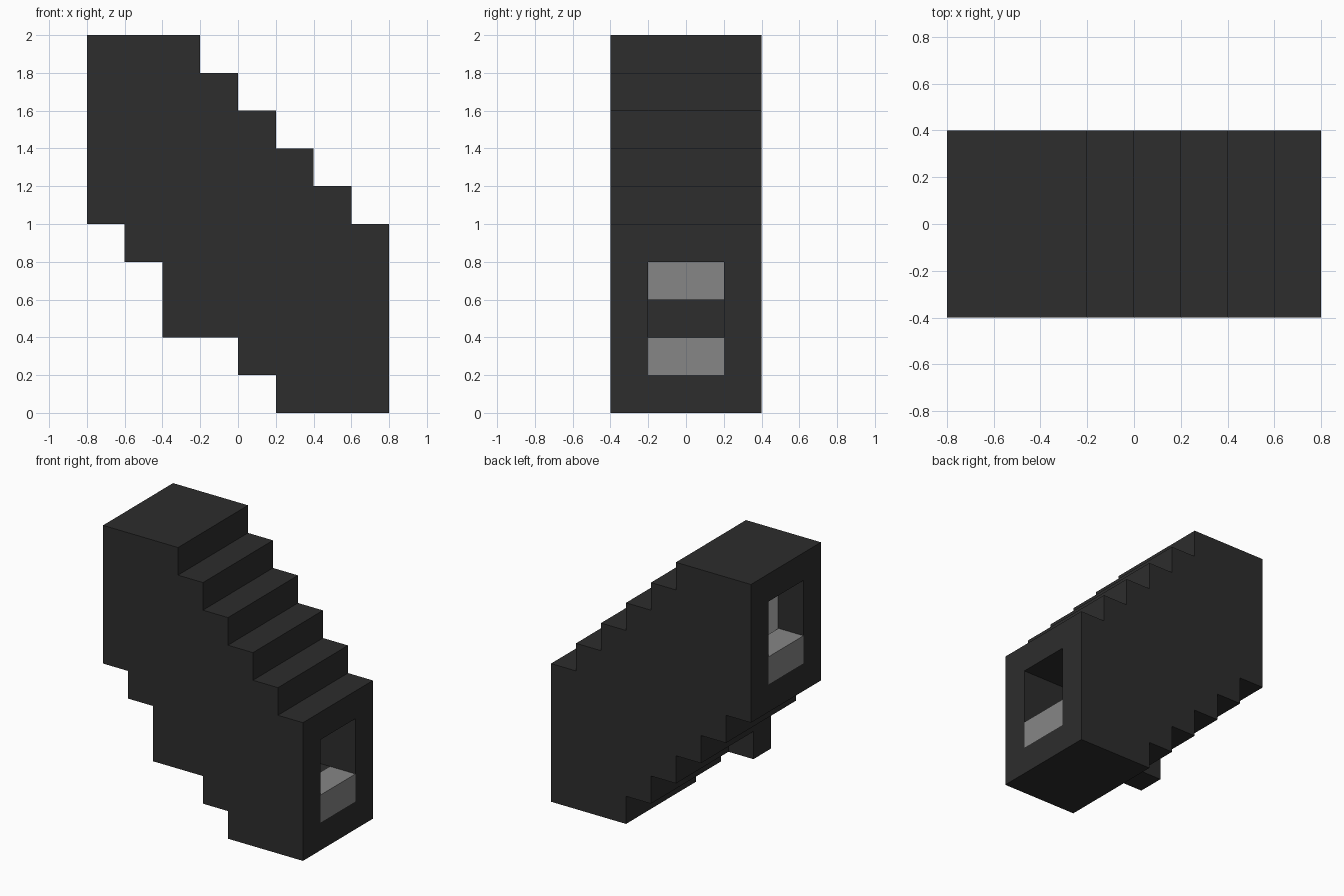
import bpy, bmesh

if "Cube" in bpy.data.objects:
    bpy.data.objects.remove(bpy.data.objects["Cube"])

STEP = 0.2
LEFT_EDGE = -0.8


def make_material(name, value):
    mat = bpy.data.materials.new(name)
    mat.use_nodes = True
    colour = (value, value, value, 1)
    mat.diffuse_color = colour
    mat.node_tree.nodes["Principled BSDF"].inputs["Base Color"].default_value = colour
    return mat


charcoal = make_material("charcoal", 0.026)
grey = make_material("mid grey", 0.24)


def outline(heights, overhang):
    """Stepped line through the column heights, from low x to high x."""
    points = [(LEFT_EDGE - overhang, heights[0])]
    for i in range(1, len(heights)):
        if heights[i] != heights[i - 1]:
            x = LEFT_EDGE + i * STEP
            points += [(x, heights[i - 1]), (x, heights[i])]
    points.append((LEFT_EDGE + len(heights) * STEP + overhang, heights[-1]))
    return points


def prism(name, floors, roofs, y0, y1, mat, overhang=0):
    """Extrude the area between two stepped lines along y."""
    loop = outline(floors, overhang) + outline(roofs, overhang)[::-1]
    bm = bmesh.new()
    face = bm.faces.new([bm.verts.new((x, y0, z)) for x, z in loop])
    new = bmesh.ops.extrude_face_region(bm, geom=[face])["geom"]
    moved = [v for v in new if isinstance(v, bmesh.types.BMVert)]
    bmesh.ops.translate(bm, verts=moved, vec=(0, y1 - y0, 0))
    bmesh.ops.recalc_face_normals(bm, faces=bm.faces)
    return finish(name, bm, mat)


def box(name, low, high, mat):
    bm = bmesh.new()
    bmesh.ops.create_cube(bm, size=1)
    for v in bm.verts:
        v.co = [a if c < 0 else b for c, a, b in zip(v.co, low, high)]
    return finish(name, bm, mat)


def finish(name, bm, mat):
    mesh = bpy.data.meshes.new(name)
    bm.to_mesh(mesh)
    bm.free()
    mesh.materials.append(mat)
    obj = bpy.data.objects.new(name, mesh)
    bpy.context.collection.objects.link(obj)
    return obj


# Stepped outer shell
floors = [1.0, 0.8, 0.6, 0.4, 0.2, 0.0, 0.0, 0.0]
roofs = [2.0, 2.0, 2.0, 1.8, 1.6, 1.4, 1.2, 1.0]
shell = prism("passage_shell", floors, roofs, -0.4, 0.4, charcoal)

# Hollow passage through both ends
inner_floors = [f + STEP for f in floors]
inner_roofs = [r - STEP for r in roofs]
inner_roofs[6] = inner_roofs[7]
cutter = prism("passage_cutter", inner_floors, inner_roofs, -0.2, 0.2, charcoal, 0.1)
cutter.hide_render = True
hollow = shell.modifiers.new("hollow", "BOOLEAN")
hollow.operation = "DIFFERENCE"
hollow.solver = "EXACT"
hollow.object = cutter
bpy.context.view_layer.objects.active = shell
bpy.ops.object.modifier_apply(modifier=hollow.name)
bpy.data.objects.remove(cutter)

# Block hanging under the front wall
box("underside_block", (-0.4, -0.4, 0.4), (-0.2, -0.2, 0.6), charcoal)

# Stairs inside, two blocks wide
dark_columns = (4, 5, 6)
for i, z in enumerate(inner_floors):
    x = LEFT_EDGE + i * STEP
    for side, y in (("right", -0.2), ("left", 0.0)):
        box(f"stair_{i + 1}_{side}", (x, y, z), (x + STEP, y + STEP, z + STEP),
            charcoal if i in dark_columns else grey)

# Grey lining on the front wall behind the upper entrance
for i in (1, 2):
    x = LEFT_EDGE + i * STEP
    box(f"wall_lining_{i}", (x, -0.2, inner_floors[i] + STEP),
        (x + STEP, -0.195, inner_roofs[i]), grey)
